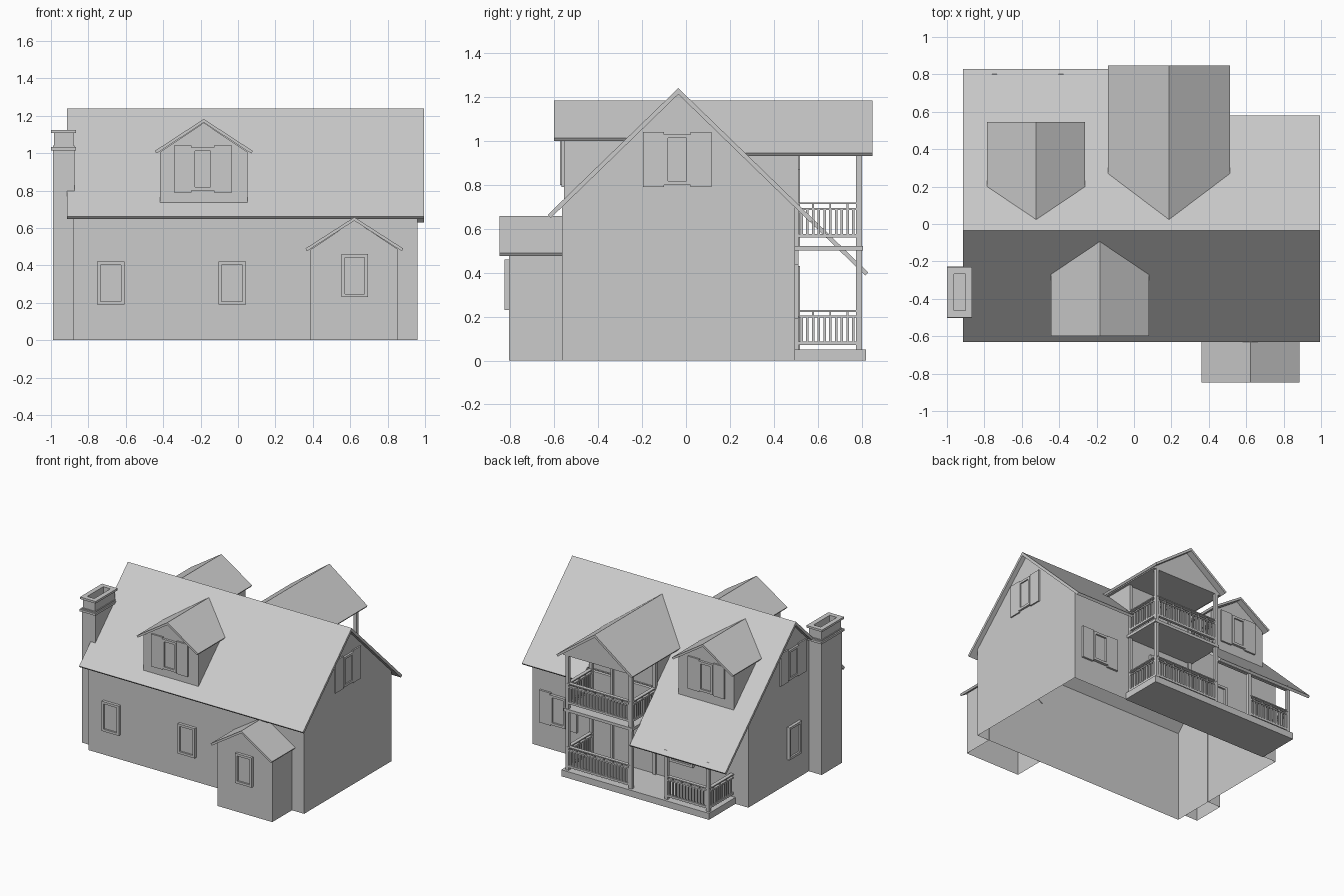
import bpy, bmesh, math
from mathutils import Vector, Matrix

if "Cube" in bpy.data.objects:
    bpy.data.objects.remove(bpy.data.objects["Cube"])

RIDGE_Y, RIDGE_Z, SLOPE = -0.035, 1.24, 0.97


def roof_z(y):
    return RIDGE_Z - SLOPE * abs(y - RIDGE_Y)


def finish(bm, name, cut=0, open_bottom=False):
    bmesh.ops.recalc_face_normals(bm, faces=bm.faces[:])
    if cut:  # trim away everything under the main roof plane
        bmesh.ops.bisect_plane(bm, geom=bm.verts[:] + bm.edges[:] + bm.faces[:],
                               plane_co=(0, RIDGE_Y, RIDGE_Z - 0.012),
                               plane_no=Vector((0, SLOPE * cut, 1)).normalized(),
                               clear_inner=True)
    if open_bottom:
        low = [f for f in bm.faces if f.normal.z < -0.9 and f.calc_center_median().z < 0.001]
        bmesh.ops.delete(bm, geom=low, context='FACES')
    me = bpy.data.meshes.new(name)
    bm.to_mesh(me)
    bm.free()
    ob = bpy.data.objects.new(name, me)
    bpy.context.collection.objects.link(ob)
    return ob


def boxes(name, items, matrix=Matrix(), **kw):
    """One object from boxes given as (x0, x1, y0, y1, z0, z1)."""
    bm = bmesh.new()
    for x0, x1, y0, y1, z0, z1 in items:
        m = Matrix.Translation(((x0 + x1) / 2, (y0 + y1) / 2, (z0 + z1) / 2))
        m = m @ Matrix.Diagonal((abs(x1 - x0), abs(y1 - y0), abs(z1 - z0), 1))
        bmesh.ops.create_cube(bm, size=1, matrix=matrix @ m)
    return finish(bm, name, **kw)


def prism(name, pts, axis, a, b, **kw):
    """Extrude a (u, z) profile along x or y."""
    bm = bmesh.new()
    put = (lambda u, z, t: (t, u, z)) if axis == 'x' else (lambda u, z, t: (u, t, z))
    ends = [[bm.verts.new(put(u, z, t)) for u, z in pts] for t in (a, b)]
    bm.faces.new(ends[0])
    bm.faces.new(ends[1])
    n = len(pts)
    for i in range(n):
        j = (i + 1) % n
        bm.faces.new((ends[0][i], ends[0][j], ends[1][j], ends[1][i]))
    return finish(bm, name, **kw)


def gable_roof(name, left, apex, right, t, axis, a, b, **kw):
    """Folded roof slab with square-cut eaves."""
    s = (apex[1] - right[1]) / (right[0] - apex[0])
    c = math.sqrt(1 + s * s)
    nx, nz = t * s / c, t / c
    pts = [left, apex, right, (right[0] - nx, right[1] - nz),
           (apex[0], apex[1] - t * c), (left[0] + nx, left[1] - nz)]
    return prism(name, pts, axis, a, b, **kw)


def window(name, pos, angle, w, z0, z1, shutters=False, depth=0.022):
    """Framed window; local -y points out of the wall."""
    h, f = w / 2, 0.018
    items = [(-h, -h + f, -depth, 0, z0, z1), (h - f, h, -depth, 0, z0, z1),
             (-h + f, h - f, -depth, 0, z0, z0 + f), (-h + f, h - f, -depth, 0, z1 - f, z1),
             (-h + f, h - f, -depth * 0.4, 0, z0 + f, z1 - f)]
    if shutters:
        for s in (-1, 1):
            items.append((s * h, s * (h + 0.095), -depth * 0.7, 0, z0 - 0.01, z1 + 0.01))
    m = Matrix.Translation((pos[0], pos[1], 0)) @ Matrix.Rotation(math.radians(angle), 4, 'Z')
    boxes(name, items, m)


def railing(name, p, q, zb):
    p, q = Vector(p), Vector(q)
    d = q - p
    L = d.length
    m = Matrix.Translation((p.x, p.y, zb)) @ Matrix.Rotation(math.atan2(d.y, d.x), 4, 'Z')
    items = [(0, L, -0.01, 0.01, 0.02, 0.037), (0, L, -0.01, 0.01, 0.145, 0.155),
             (0, L, -0.014, 0.014, 0.172, 0.18)]
    n = round(L / 0.026)
    for i in range(1, n):
        x = L * i / n
        items.append((x - 0.006, x + 0.006, -0.006, 0.006, 0.037, 0.145))
        if i % 3 == 0:
            items.append((x - 0.004, x + 0.004, -0.006, 0.006, 0.155, 0.172))
    boxes(name, items, m)


# main house walls, open underneath
prism("house_walls", [(-0.565, 0), (0.497, 0), (0.497, roof_z(0.497) - 0.025),
                      (RIDGE_Y, RIDGE_Z - 0.025), (-0.565, roof_z(-0.565) - 0.025)],
      'x', -0.88, 0.96, open_bottom=True)

# main roof in three bays with different rear eaves
for nm, x0, x1, ye in (("porch", -0.915, -0.1, 0.83), ("middle", -0.1, 0.49, 0.5),
                       ("side", 0.49, 0.995, 0.58)):
    gable_roof("main_roof_" + nm, (-0.63, roof_z(-0.63)), (RIDGE_Y, RIDGE_Z),
               (ye, roof_z(ye)), 0.02, 'x', x0, x1)


def gable_block(name, cx, hw, base, shoulder, apex, axis_range, **kw):
    return prism(name, [(cx - hw, base), (cx + hw, base), (cx + hw, shoulder),
                        (cx, apex), (cx - hw, shoulder)], 'y', *axis_range, **kw)


# front and rear dormers
for nm, cx, side, yw in (("front", -0.183, -1, -0.555), ("rear", -0.523, 1, 0.5)):
    gable_block(nm + "_dormer_walls", cx, 0.235, 0.6, 1.005, 1.163, (RIDGE_Y, yw), cut=side)
    gable_roof(nm + "_dormer_roof", (cx - 0.262, 1.012), (cx, 1.183), (cx + 0.262, 1.012),
               0.016, 'y', RIDGE_Y, yw + side * 0.045, cut=side)
    window(nm + "_dormer_window", (cx - 0.005, yw), 0 if side < 0 else 180, 0.12, 0.80, 1.03, True, 0.018)

# front bump-out
gable_block("bay_walls", 0.622, 0.234, 0, 0.485, 0.64, (-0.56, -0.805), open_bottom=True)
gable_roof("bay_roof", (0.36, 0.49), (0.622, 0.658), (0.884, 0.49), 0.016, 'y', -0.56, -0.848)

# rear balcony gable: room walls, ceiling block and roof
boxes("balcony_room_walls", [(-0.09, 0.47, 0, 0.498, 0.6, 0.94)], cut=1)
prism("balcony_gable", [(-0.12, 0.93), (0.49, 0.93), (0.49, 0.945), (0.187, 1.163), (-0.12, 0.945)],
      'y', RIDGE_Y, 0.80, cut=1)
gable_roof("balcony_roof", (-0.138, 0.945), (0.187, 1.183), (0.512, 0.945), 0.018, 'y', RIDGE_Y, 0.848, cut=1)
boxes("balcony_floor", [(-0.105, 0.48, 0.49, 0.805, 0.50, 0.522)])

# porch deck, posts and beam
boxes("porch_deck", [(-0.77, 0.49, 0.49, 0.82, 0, 0.05)])
P = 0.013
posts = [(x - P, x + P, 0.775, 0.801, 0.05, top)
         for x, top in ((0.455, 0.935), (-0.085, 0.935), (-0.39, 0.43), (-0.745, 0.43))]
posts += [(x - P, x + P, 0.49, 0.512, z0, z1)
          for x in (0.455, -0.085) for z0, z1 in ((0.05, 0.5), (0.52, 0.935))]
boxes("porch_posts", posts)
boxes("porch_beam", [(-0.76, -0.085, 0.776, 0.80, 0.395, 0.42)])

# railings
railing("lower_front_railing", (-0.085, 0.788), (0.455, 0.788), 0.05)
railing("lower_side_railing", (0.455, 0.5), (0.455, 0.788), 0.05)
railing("porch_front_railing", (-0.745, 0.788), (-0.39, 0.788), 0.05)
railing("porch_side_railing", (-0.745, 0.5), (-0.745, 0.788), 0.05)
railing("upper_front_railing", (-0.085, 0.788), (0.455, 0.788), 0.54)
for nm, x in (("right", 0.455), ("left", -0.085)):
    railing("upper_%s_railing" % nm, (x, 0.5), (x, 0.788), 0.54)

# windows and doors
for i, x in enumerate((-0.68, -0.032)):
    window("front_window_%d" % i, (x, -0.565), 0, 0.147, 0.19, 0.42)
window("bay_window", (0.624, -0.805), 0, 0.14, 0.23, 0.46)
window("right_gable_window", (0.96, -0.04), 90, 0.12, 0.80, 1.03, True, 0.015)
window("left_gable_window", (-0.88, -0.04), 270, 0.12, 0.80, 1.03, True, 0.015)
window("left_window", (-0.88, -0.05), 270, 0.147, 0.19, 0.44)
window("rear_window", (0.735, 0.497), 180, 0.13, 0.20, 0.43, True)
window("porch_window", (-0.32, 0.497), 180, 0.2, 0.19, 0.42)
window("lower_door", (0.19, 0.497), 180, 0.18, 0.05, 0.43)
window("balcony_door", (0.19, 0.497), 180, 0.18, 0.522, 0.87)

# chimney with two bands and a sunken flue
boxes("chimney_stack", [(-0.99, -0.875, -0.49, -0.24, 0, 1.04)], open_bottom=True)
boxes("chimney_band", [(-1.0, -0.866, -0.503, -0.226, 1.015, 1.032)])
cx0, cx1, cy0, cy1 = -0.985, -0.88, -0.485, -0.245
w = 0.022
for nm, g, z0, z1 in (("neck", 0, 1.03, 1.11), ("cap", 0.014, 1.108, 1.124)):
    boxes("chimney_" + nm, [(cx0 - g, cx0 + w, cy0 - g, cy1 + g, z0, z1),
                            (cx1 - w, cx1 + g, cy0 - g, cy1 + g, z0, z1),
                            (cx0 + w, cx1 - w, cy0 - g, cy0 + w, z0, z1),
                            (cx0 + w, cx1 - w, cy1 - w, cy1 + g, z0, z1)])
